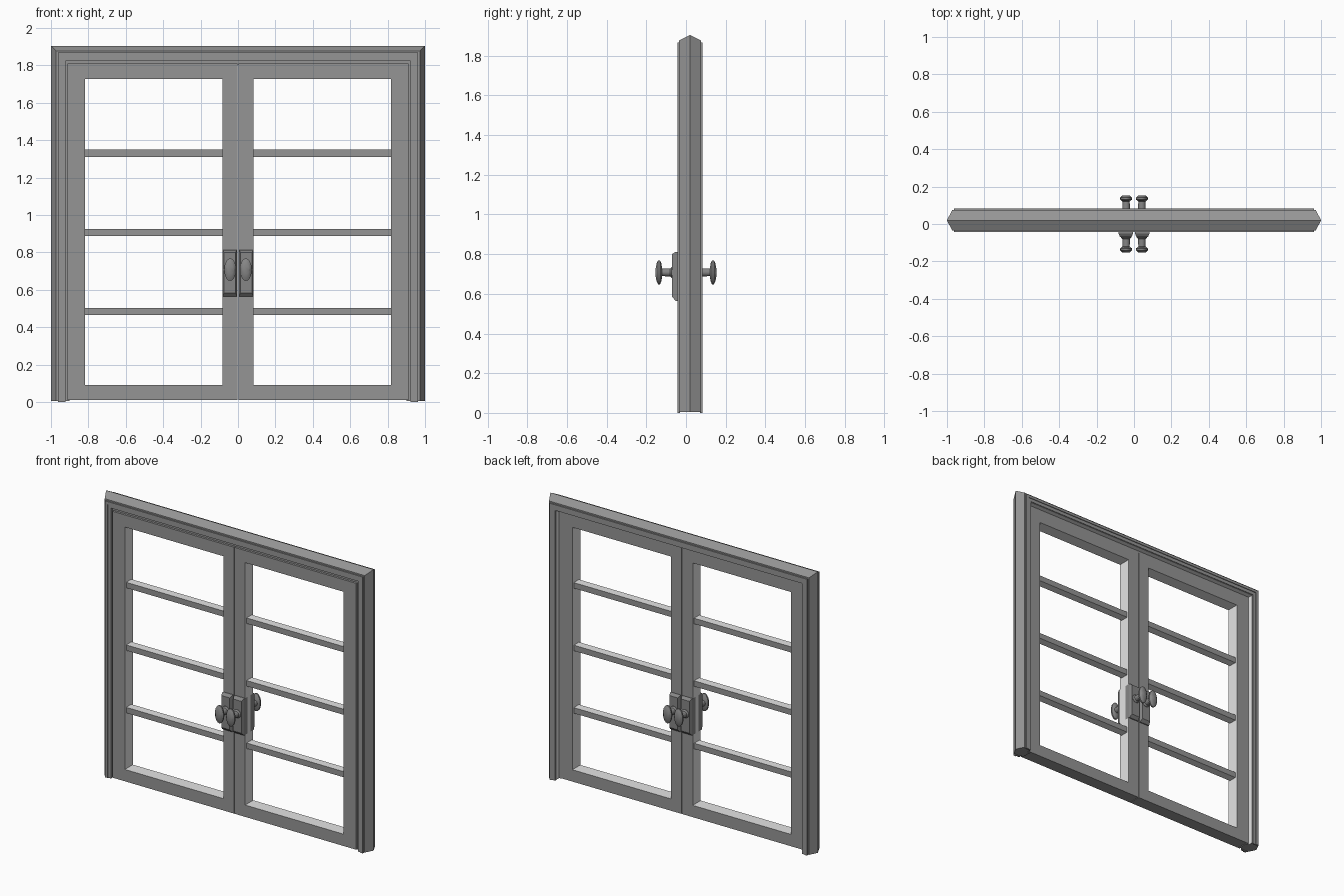
import bpy, bmesh, math
from mathutils import Vector

cube = bpy.data.objects.get("Cube")
if cube:
    bpy.data.objects.remove(cube, do_unlink=True)


def material(name, value):
    mat = bpy.data.materials.new(name)
    mat.use_nodes = True
    colour = (value, value, value, 1)
    mat.diffuse_color = colour
    mat.node_tree.nodes["Principled BSDF"].inputs["Base Color"].default_value = colour
    return mat


grey = material("mid_grey", 0.3)
pale = material("pale_grey", 0.78)
metal = material("dark_grey", 0.24)

TOP = 1.905      # top of the door frame
MID_Y = 0.02     # centre plane of the frame


def finish(name, bm, mat=grey, is_pale=None, smooth=False):
    """Make the object; faces picked by is_pale get the pale material."""
    bmesh.ops.recalc_face_normals(bm, faces=bm.faces)
    if is_pale:
        for f in bm.faces:
            f.material_index = int(is_pale(f))
    mesh = bpy.data.meshes.new(name)
    bm.to_mesh(mesh)
    bm.free()
    mesh.materials.append(mat)
    if is_pale:
        mesh.materials.append(pale)
    obj = bpy.data.objects.new(name, mesh)
    bpy.context.collection.objects.link(obj)
    if smooth:
        bpy.ops.object.select_all(action="DESELECT")
        obj.select_set(True)
        bpy.context.view_layer.objects.active = obj
        bpy.ops.object.shade_smooth_by_angle(angle=math.radians(40))


def box(name, x0, x1, y0, y1, z0, z1, is_pale):
    bm = bmesh.new()
    bmesh.ops.create_cube(bm, size=1)
    for v in bm.verts:
        v.co = Vector(((x0 + x1) / 2 + v.co.x * (x1 - x0),
                       (y0 + y1) / 2 + v.co.y * (y1 - y0),
                       (z0 + z1) / 2 + v.co.z * (z1 - z0)))
    finish(name, bm, is_pale=is_pale)


def skin(bm, rings):
    """Bridge rings of equal size and cap both ends."""
    n = len(rings[0])
    for a, b in zip(rings, rings[1:]):
        for i in range(n):
            j = (i + 1) % n
            bm.faces.new((a[i], a[j], b[j], b[i]))
    bm.faces.new(rings[0])
    bm.faces.new(rings[-1])


def portal(name, profile, base, is_pale=None):
    """Sweep a closed (inset, depth) profile up, across and down, with mitred corners."""
    bm = bmesh.new()
    skin(bm, [[bm.verts.new((side * (1 - d), MID_Y + y, TOP - d if high else base))
               for d, y in profile]
              for side, high in ((-1, False), (-1, True), (1, True), (1, False))])
    finish(name, bm, is_pale=is_pale)


def faces_inward(f):
    """Step on the back of the frame that looks towards the leaves."""
    c = f.calc_center_median()
    inward = f.normal.x * c.x < -0.5 or f.normal.z < -0.5 and c.z > 1
    return inward and c.y > 0.045


# Frame with a pointed outer edge and a deep step behind the leaves
portal("door_frame", [(0, 0), (0.028, -0.055), (0.08, -0.055), (0.08, -0.045),
                      (0.1, -0.045), (0.1, 0.02), (0.08, 0.02), (0.08, 0.055),
                      (0.028, 0.055)], 0.005, faces_inward)

# Stepped trim on both faces of the frame
for name, s in (("front_trim", -1), ("back_trim", 1)):
    portal(name, [(d, s * y) for d, y in ((0.037, 0.05), (0.037, 0.064), (0.055, 0.064),
                                          (0.055, 0.059), (0.077, 0.059), (0.077, 0.05))], 0)


def knob(name, x, z, s):
    """Lathed stem with an upright oval grip."""
    profile = [(0.028, 0.066), (0.028, 0.072), (0.02, 0.08), (0.019, 0.12),
               (0.045, 0.124), (0.06, 0.131), (0.06, 0.141), (0.045, 0.148), (0.02, 0.153)]
    sides = 20
    bm = bmesh.new()
    rings = []
    for r, y in profile:
        squash = 0.53 if r > 0.04 else 1
        rings.append([bm.verts.new((x + squash * r * math.cos(math.tau * i / sides), s * y,
                                    z + r * math.sin(math.tau * i / sides)))
                      for i in range(sides)])
    skin(bm, rings)
    finish(name, bm, metal, smooth=True)


def lock_plate(name, x, s):
    """Plate with sloping edges all round."""
    bm = bmesh.new()
    rings = []
    for y, inset in ((0.015, 0), (0.052, 0), (0.07, 0.012)):
        w, lo, hi = 0.038 - inset * 0.6, 0.565 + inset * 1.6, 0.812 - inset
        rings.append([bm.verts.new((x + dx, s * y, z))
                      for dx, z in ((-w, lo), (w, lo), (w, hi), (-w, hi))])
    skin(bm, rings)
    finish(name, bm, metal)


# Two mirrored leaves; faces lining the glazed openings are pale
FRONT, BACK = -0.04, 0.045
for side, label in ((1, "left"), (-1, "right")):
    def leaf(part, xa, xb, z0, z1, is_pale, y0=FRONT, y1=BACK):
        x0, x1 = sorted((side * xa, side * xb))
        box(f"{label}_{part}", x0, x1, y0, y1, z0, z1, is_pale)

    leaf("meeting_stile", 0.002, 0.082, 0.01, 1.81, lambda f: f.normal.x * side > 0.5)
    leaf("hinge_stile", 0.818, 0.912, 0.01, 1.81, lambda f: f.normal.x * side < -0.5)
    leaf("bottom_rail", 0.082, 0.818, 0.01, 0.09, lambda f: f.normal.z > 0.5)
    leaf("top_rail", 0.082, 0.818, 1.728, 1.81, lambda f: f.normal.z < -0.5)
    for i, z in enumerate((0.485, 0.907, 1.33)):
        leaf(f"glazing_bar_{i + 1}", 0.078, 0.822, z - 0.019, z + 0.019,
             lambda f: abs(f.normal.z) > 0.5, -0.025, 0.03)

    # Hardware on both faces
    for s, face in ((-1, "front"), (1, "back")):
        lock_plate(f"{label}_{face}_lock_plate", side * 0.044, s)
        knob(f"{label}_{face}_knob", side * 0.042, 0.708, s)
